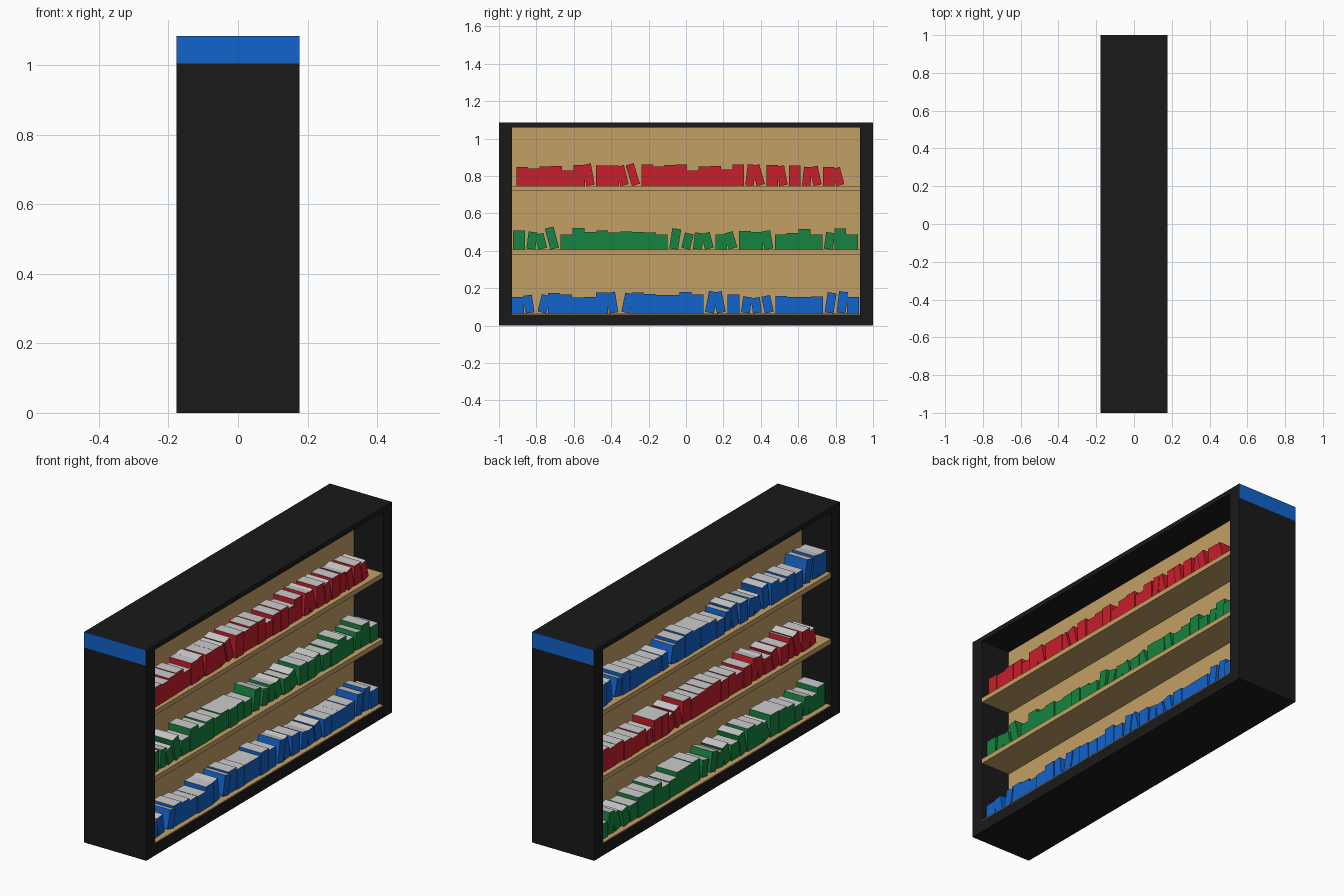
import bpy, bmesh, math, random
from mathutils import Matrix, Vector

if "Cube" in bpy.data.objects:
    bpy.data.objects.remove(bpy.data.objects["Cube"])

random.seed(4)


def material(name, rgb):
    m = bpy.data.materials.new(name)
    m.diffuse_color = (*rgb, 1)
    m.use_nodes = True
    m.node_tree.nodes["Principled BSDF"].inputs["Base Color"].default_value = m.diffuse_color
    return m


BLACK = material("black", (0.01, 0.01, 0.01))
WOOD = material("wood", (0.55, 0.35, 0.13))
PAPER = material("paper", (0.85, 0.85, 0.85))
RED = material("red", (0.58, 0.013, 0.024))
GREEN = material("green", (0.008, 0.23, 0.05))
BLUE = material("blue", (0.006, 0.125, 0.6))


def add_box(bm, lo, hi, matrix=Matrix()):
    size = Vector(hi) - Vector(lo)
    mid = (Vector(hi) + Vector(lo)) / 2
    place = matrix @ Matrix.Translation(mid) @ Matrix.Diagonal((*size, 1))
    verts = bmesh.ops.create_cube(bm, size=1, matrix=place)["verts"]
    return {f for v in verts for f in v.link_faces}


def finish(name, bm, mats):
    bm.normal_update()
    me = bpy.data.meshes.new(name)
    bm.to_mesh(me)
    bm.free()
    for m in mats:
        me.materials.append(m)
    ob = bpy.data.objects.new(name, me)
    bpy.context.collection.objects.link(ob)
    return ob


def box(name, lo, hi, mat):
    bm = bmesh.new()
    add_box(bm, lo, hi)
    return finish(name, bm, [mat])


W, H, INNER = 0.177, 1.085, 0.93
LEVELS = [0.065, 0.406, 0.746]

# Black case: plinth, top and end panels with a coloured header
box("plinth", (-W, -INNER, 0), (W, INNER, 0.06), BLACK)
box("top_panel", (-W, -INNER, 1.06), (W, INNER, H), BLACK)
for side, s in (("front", -1), ("back", 1)):
    ya, yb = sorted((s * INNER, s))
    box(side + "_end_panel", (-W, ya, 0), (W, yb, H), BLACK)
    ya, yb = sorted((s * 0.998, s * 1.001))
    box(side + "_header_sign", (-W, ya, 1.005), (W, yb, H), BLUE)

# Wooden divider and shelves, open to both sides
box("divider", (-0.01, -INNER, 0.06), (0.01, INNER, 1.06), WOOD)
for i, z in enumerate(LEVELS):
    thick = 0.025 if i else 0.005
    box(f"shelf_{i}", (-W + 0.001, -INNER, z - thick), (W - 0.001, INNER, z), WOOD)


# Book rows: evenly spaced blocks, some leaning left or right
def book_row(name, mat, z, start, end, left, right, turn):
    bm = bmesh.new()
    count = 29
    pitch = (end - start) / count
    spin = Matrix.Rotation(turn, 4, "Z")
    for i in range(count):
        h = random.uniform(0.08, 0.118)
        lean = 0.0
        if i in left:
            lean = random.uniform(0.12, 0.3)
        elif i in right:
            lean = -random.uniform(0.1, 0.25)
        w = pitch - 0.016 if lean else pitch
        # turn about the centre of the foot, lift so the low corner rests on the shelf
        lift = abs(math.sin(lean)) * w / 2
        place = (spin @ Matrix.Translation((0, start + pitch * (i + 0.5), z + lift))
                 @ Matrix.Rotation(lean, 4, "X"))
        depth = random.uniform(0.148, 0.156)
        faces = add_box(bm, (0.03, -w / 2, 0), (depth, w / 2, h), place)
        bm.normal_update()
        top = max(faces, key=lambda f: f.normal.z)
        top.material_index = 1
    finish(name, bm, [mat, PAPER])


ROWS = {
    "blue": (BLUE, -0.93, 0.925, {1, 8, 17, 20, 21}, {2, 9, 16, 19, 26, 27}),
    "green": (GREEN, -0.925, 0.92, {2, 3, 16, 18, 21}, {1, 13, 14, 15, 26}),
    "red": (RED, -0.905, 0.855, {6, 9, 10, 21, 23, 26, 28}, {20, 25}),
}
for side, turn, order in (("right", 0, ("blue", "green", "red")),
                          ("left", math.pi, ("green", "red", "blue"))):
    for z, colour in zip(LEVELS, order):
        mat, start, end, left, right = ROWS[colour]
        book_row(f"{side}_{colour}_books", mat, z, start, end, left, right, turn)
